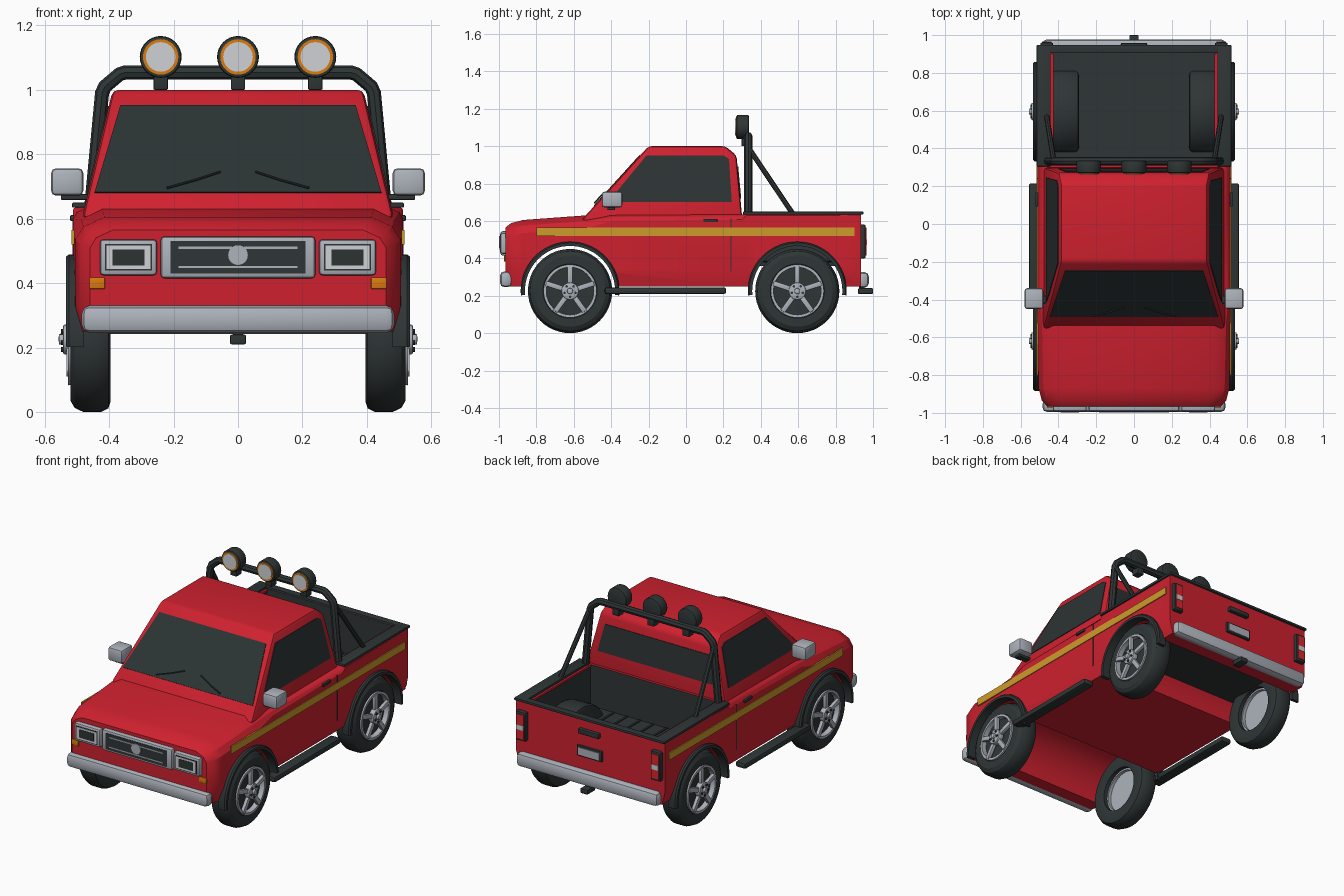
import bpy, bmesh
from math import sin, cos, pi, radians
from mathutils import Matrix, Vector

if "Cube" in bpy.data.objects:
    bpy.data.objects.remove(bpy.data.objects["Cube"])

SIDES = (("left", 1), ("right", -1))
AXLES = (("front", -0.62), ("rear", 0.595))
HUB_Z = 0.225
made = []


def material(name, r, g, b):
    m = bpy.data.materials.new(name)
    m.use_nodes = True
    m.diffuse_color = (r, g, b, 1)
    m.node_tree.nodes["Principled BSDF"].inputs["Base Color"].default_value = (r, g, b, 1)
    return m


red = material("red paint", 0.62, 0.015, 0.028)
black = material("black trim", 0.028, 0.036, 0.036)
glass = material("dark glass", 0.025, 0.033, 0.033)
chrome = material("chrome", 0.42, 0.45, 0.5)
gold = material("gold stripe", 0.62, 0.33, 0.025)
orange = material("orange lamp", 0.7, 0.2, 0.005)
lens = material("clear lens", 0.62, 0.64, 0.66)
tail_red = material("tail lamp red", 0.7, 0.02, 0.03)


def finish(name, mat, bm, bevel=0.0, segments=2):
    bmesh.ops.recalc_face_normals(bm, faces=bm.faces)
    if bevel:
        sharp = [e for e in bm.edges if e.calc_face_angle(0) > radians(25)]
        bmesh.ops.bevel(bm, geom=sharp, offset=bevel, segments=segments,
                        profile=0.5, affect='EDGES', clamp_overlap=True)
    mesh = bpy.data.meshes.new(name)
    bm.to_mesh(mesh)
    bm.free()
    mesh.materials.append(mat)
    ob = bpy.data.objects.new(name, mesh)
    bpy.context.collection.objects.link(ob)
    made.append(ob)
    return ob


def box(name, mat, centre, size, bevel=0.0, turn=None):
    bm = bmesh.new()
    m = Matrix.Translation(centre) @ (turn or Matrix()) @ Matrix.Diagonal((*size, 1))
    bmesh.ops.create_cube(bm, size=1, matrix=m)
    return finish(name, mat, bm, bevel)


def disc(name, mat, centre, radius, depth, axis, bevel=0.0, sides=32):
    bm = bmesh.new()
    turn = Matrix.Rotation(pi / 2, 4, 'Y' if axis == 'X' else 'X')
    bmesh.ops.create_cone(bm, cap_ends=True, segments=sides, radius1=radius, radius2=radius,
                          depth=depth, matrix=Matrix.Translation(centre) @ turn)
    return finish(name, mat, bm, bevel)


def loft(name, mat, rings, loop=False, bevel=0.0):
    """Skin a row of equal rings; loop joins the last to the first."""
    bm = bmesh.new()
    rows = [[bm.verts.new(p) for p in ring] for ring in rings]
    pairs = list(zip(rows, rows[1:])) + ([(rows[-1], rows[0])] if loop else [])
    for a, b in pairs:
        for i in range(len(a)):
            j = (i + 1) % len(a)
            bm.faces.new((a[i], a[j], b[j], b[i]))
    if not loop:
        bm.faces.new(rows[0])
        bm.faces.new(rows[-1])
    return finish(name, mat, bm, bevel)


def panel(name, mat, points, normal):
    n = Vector(normal).normalized()
    return loft(name, mat, [[Vector(p) + n * d for p in points] for d in (-0.002, 0.004)])


def spin(name, mat, profile, y, z, start=0, stop=360, steps=48):
    """Turn an (radius, x) profile about the x axis."""
    whole = stop - start == 360
    angles = [radians(start + (stop - start) * i / steps) for i in range(steps + (not whole))]
    rings = [[(x, y + r * cos(a), z + r * sin(a)) for r, x in profile] for a in angles]
    return loft(name, mat, rings, loop=whole)


def tube(name, mat, points, radius):
    curve = bpy.data.curves.new(name, 'CURVE')
    curve.dimensions = '3D'
    curve.bevel_depth, curve.bevel_resolution, curve.use_fill_caps = radius, 2, True
    line = curve.splines.new('POLY')
    line.points.add(len(points) - 1)
    for p, co in zip(line.points, points):
        p.co = (*co, 1)
    curve.materials.append(mat)
    ob = bpy.data.objects.new(name, curve)
    bpy.context.collection.objects.link(ob)
    bpy.ops.object.select_all(action='DESELECT')
    ob.select_set(True)
    bpy.context.view_layer.objects.active = ob
    bpy.ops.object.convert(target='MESH')
    made.append(bpy.context.object)


def cut(ob, cutter):
    mod = ob.modifiers.new("cut", 'BOOLEAN')
    mod.operation, mod.object, mod.solver = 'DIFFERENCE', cutter, 'EXACT'
    mod.material_mode = 'TRANSFER'
    bpy.context.view_layer.objects.active = ob
    bpy.ops.object.modifier_apply(modifier=mod.name)
    made.remove(cutter)
    bpy.data.objects.remove(cutter)


# Lower body: stations of (y, half width, top, shoulder size)
def section(y, w, top, s):
    half = [(w - 0.09 * s, top), (w - 0.025 * s, top - 0.03 * s), (w, top - 0.07 * s),
            (w, 0.33), (w - 0.02, 0.25)]
    return [(x, y, z) for x, z in half] + [(-x, y, z) for x, z in reversed(half)]


stations = [(-0.965, 0.46, 0.565, 0.8), (-0.935, 0.488, 0.588, 1), (-0.87, 0.505, 0.605, 1),
            (-0.53, 0.512, 0.63, 1), (-0.4, 0.512, 0.635, 0.5), (0.3, 0.512, 0.635, 0.4),
            (0.32, 0.512, 0.635, 0.1), (0.935, 0.51, 0.635, 0.1)]
body = loft("body", red, [section(*s) for s in stations])
for label, y in AXLES:
    cut(body, disc("arch_cutter", red, (0, y, HUB_Z), 0.246, 1.4, 'X', sides=48))
cut(body, box("bed_cutter", black, (0, 0.61, 0.68), (0.87, 0.59, 0.6)))


# Cab with sides leaning inward
def cab_x(z):
    return 0.48 - (z - 0.62) * 0.24


def screen_y(z):
    return -0.545 + (z - 0.62) * 0.908


cab = [(screen_y(0.6), 0.6), (-0.2, 1.0), (0.21, 1.0), (0.27, 0.95), (0.302, 0.6)]
loft("cab", red, [[(s * cab_x(z), y, z) for y, z in cab] for s in (1, -1)], bevel=0.018)
panel("windscreen", glass, [(x, screen_y(z), z) for x, z in
      ((-0.445, 0.68), (0.445, 0.68), (0.365, 0.95), (-0.365, 0.95))], (0, -0.38, 0.345))
panel("rear_window", glass, [(x, 0.302 - (z - 0.6) * 0.0914, z) for x, z in
      ((-0.4, 0.72), (0.4, 0.72), (0.36, 0.89), (-0.36, 0.89))], (0, 1, 0.09))
window = [(-0.41, 0.7), (-0.375, 0.75), (-0.21, 0.95), (0.2, 0.95), (0.23, 0.93), (0.245, 0.7)]

for side, s in SIDES:
    panel(side + "_window", glass, [(s * cab_x(z), y, z) for y, z in window], (s, 0, 0.24))
    tube(side + "_wiper", black, [(s * x, screen_y(z) - 0.008, z + 0.006) for x, z in
                                  ((0.22, 0.69), (0.13, 0.715), (0.055, 0.74))], 0.004)
    # Side trim
    box(side + "_stripe", gold, (s * 0.512, 0.05, 0.542), (0.009, 1.7, 0.045))
    box(side + "_door_seam", black, (s * 0.5115, 0.24, 0.47), (0.005, 0.006, 0.28))
    box(side + "_door_handle", black, (s * 0.509, 0.13, 0.602), (0.025, 0.075, 0.018), 0.004)
    box(side + "_running_board", black, (s * 0.522, -0.11, 0.227), (0.07, 0.65, 0.036), 0.012)
    box(side + "_mirror_arm", black, (s * 0.5, -0.4, 0.667), (0.1, 0.04, 0.018), 0.004)
    box(side + "_mirror", chrome, (s * 0.53, -0.395, 0.714), (0.1, 0.11, 0.085), 0.015)
    # Bed edges and wheel tubs
    box(side + "_bed_rail", black, (s * 0.478, 0.625, 0.642), (0.074, 0.64, 0.016), 0.004)
    box(side + "_bed_lip", red, (s * 0.431, 0.61, 0.632), (0.01, 0.58, 0.012))
    arc = [radians(27 + 126 * i / 14) for i in range(15)]
    loft(side + "_wheel_tub", black, [[(s * x, 0.595 + 0.25 * cos(a), 0.265 + 0.25 * sin(a))
                                       for a in arc] for x in (0.29, 0.44)], bevel=0.03)
    # Lamps
    box(side + "_headlight_frame", chrome, (s * 0.34, -0.967, 0.48), (0.178, 0.05, 0.112), 0.012)
    box(side + "_headlight_rim", black, (s * 0.34, -0.991, 0.48), (0.146, 0.006, 0.082))
    box(side + "_headlight_lens", lens, (s * 0.34, -0.993, 0.48), (0.136, 0.006, 0.072))
    box(side + "_headlight_core", glass, (s * 0.34, -0.995, 0.48), (0.1, 0.006, 0.05))
    box(side + "_turn_signal", orange, (s * 0.437, -0.955, 0.4), (0.048, 0.035, 0.036), 0.003)
    box(side + "_tail_housing", black, (s * 0.462, 0.943, 0.49), (0.068, 0.035, 0.18), 0.008)
    box(side + "_tail_lamp", tail_red, (s * 0.462, 0.96, 0.49), (0.048, 0.009, 0.15))
    box(side + "_reverse_lamp", lens, (s * 0.462, 0.962, 0.485), (0.048, 0.009, 0.03))
    # Roll bar brace
    tube(side + "_bar_brace", black, [(s * 0.425, 0.335, 0.99), (s * 0.462, 0.57, 0.64)], 0.014)

    # Wheels and flares
    for label, y in AXLES:
        tag = label + "_" + side + "_"
        tyre = [(0.135, 0.405), (0.19, 0.395), (0.213, 0.402), (0.225, 0.425), (0.225, 0.48),
                (0.212, 0.507), (0.19, 0.52), (0.145, 0.52), (0.135, 0.51)]
        spin(tag + "tyre", black, [(r, s * x) for r, x in tyre], y, HUB_Z)
        rim = [(0.125, 0.43), (0.14, 0.43), (0.142, 0.528), (0.127, 0.528)]
        spin(tag + "rim", chrome, [(r, s * x) for r, x in rim], y, HUB_Z)
        disc(tag + "rim_back", chrome, (s * 0.47, y, HUB_Z), 0.134, 0.04, 'X')
        disc(tag + "brake_disc", black, (s * 0.492, y, HUB_Z), 0.128, 0.008, 'X')
        disc(tag + "hub", chrome, (s * 0.525, y, HUB_Z), 0.046, 0.036, 'X', 0.005)
        disc(tag + "hub_cap", chrome, (s * 0.545, y, HUB_Z), 0.016, 0.022, 'X', 0.004, 16)
        for i in range(5):
            turn = Matrix.Rotation(2 * pi * i / 5, 4, 'X')
            at = Vector((s * 0.522, y, HUB_Z))
            box(tag + "spoke", chrome, at + turn @ Vector((0, 0, 0.082)), (0.022, 0.028, 0.105),
                0.004, turn)
            disc(tag + "wheel_nut", black, at + turn @ Vector((s * 0.022, 0, -0.031)),
                 0.007, 0.01, 'X', sides=8)
        flare = [(0.241, 0.48), (0.262, 0.48), (0.264, 0.525), (0.257, 0.534), (0.241, 0.534)]
        spin(tag + "flare", black, [(r, s * x) for r, x in flare], y, HUB_Z, -5, 185, 36)

# Bed floor and tailgate
box("bed_floor", black, (0, 0.61, 0.37), (0.88, 0.6, 0.02))
for i in range(-3, 4):
    box("bed_rib", black, (i * 0.09, 0.61, 0.382), (0.012, 0.58, 0.009))
box("tailgate_rail", black, (0, 0.926, 0.642), (1.03, 0.044, 0.016), 0.004)
box("tailgate_handle", black, (0, 0.943, 0.565), (0.14, 0.03, 0.03), 0.005)
box("plate_frame", black, (0, 0.938, 0.44), (0.17, 0.02, 0.065), 0.003)
box("number_plate", chrome, (0, 0.948, 0.44), (0.145, 0.008, 0.045))
box("rear_bumper", chrome, (0, 0.945, 0.285), (0.97, 0.065, 0.085), 0.025)
box("tow_hitch", black, (0, 0.96, 0.225), (0.05, 0.08, 0.03), 0.005)
box("hitch_stem", black, (0, 0.94, 0.245), (0.03, 0.03, 0.03))

# Nose
box("front_bumper", chrome, (0, -0.962, 0.288), (0.97, 0.066, 0.085), 0.025)
box("grille_frame", chrome, (0, -0.967, 0.48), (0.48, 0.05, 0.13), 0.012)
box("grille", black, (0, -0.991, 0.48), (0.42, 0.006, 0.1))
for z in (0.45, 0.51):
    box("grille_bar", chrome, (0, -0.994, z), (0.37, 0.007, 0.007))
disc("grille_boss", chrome, (0, -0.993, 0.487), 0.032, 0.012, 'Y')

# Roll bar with spot lamps
hoop = [(0.455, 0.64), (0.422, 0.99), (0.413, 1.01), (0.368, 1.048), (0.35, 1.054)]
tube("roll_bar", black, [(x, 0.333, z) for x, z in hoop] +
     [(-x, 0.333, z) for x, z in reversed(hoop)], 0.022)
for x in (-0.24, 0, 0.24):
    box("lamp_bracket", black, (x, 0.322, 1.03), (0.045, 0.05, 0.06), 0.004)
    disc("lamp_housing", black, (x, 0.303, 1.102), 0.065, 0.066, 'Y', 0.008)
    disc("lamp_ring", orange, (x, 0.269, 1.102), 0.055, 0.006, 'Y')
    disc("lamp_lens", lens, (x, 0.267, 1.102), 0.046, 0.008, 'Y')

bpy.ops.object.select_all(action='DESELECT')
for ob in made:
    ob.select_set(True)
bpy.context.view_layer.objects.active = body
bpy.ops.object.shade_smooth_by_angle(angle=radians(30))
